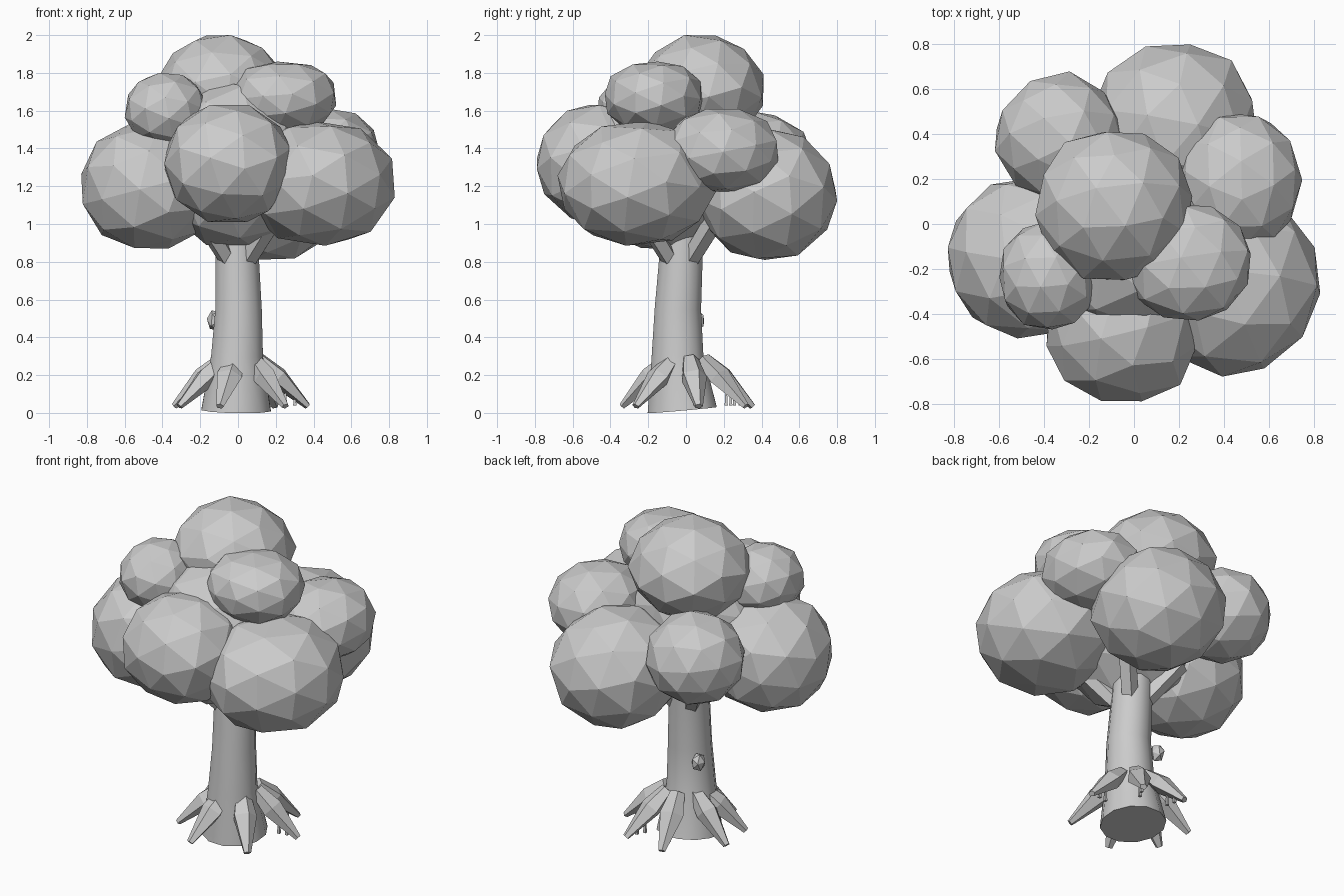
import bpy, bmesh, math, random
from mathutils import Vector, Euler

random.seed(4)
cube = bpy.data.objects.get("Cube")
if cube:
    bpy.data.objects.remove(cube, do_unlink=True)

grey = bpy.data.materials.new("plain_grey")
grey.use_nodes = True
grey.diffuse_color = (0.6, 0.6, 0.6, 1)
grey.node_tree.nodes["Principled BSDF"].inputs["Base Color"].default_value = (0.6, 0.6, 0.6, 1)


def finish(name, bm, smooth=False):
    """Turn a bmesh into a named, grey object."""
    bmesh.ops.recalc_face_normals(bm, faces=bm.faces)
    for f in bm.faces:
        f.smooth = smooth and len(f.verts) == 4
    mesh = bpy.data.meshes.new(name)
    bm.to_mesh(mesh)
    bm.free()
    mesh.materials.append(grey)
    obj = bpy.data.objects.new(name, mesh)
    bpy.context.collection.objects.link(obj)
    return obj


def blob(name, centre, size, plan=2.0, side=2.0, detail=2):
    """Faceted ball, turned at random and fitted to its half sizes.
    Plan and side set its fullness from above and from the side:
    over 2 is boxier, under 2 more pointed."""
    bm = bmesh.new()
    bmesh.ops.create_icosphere(bm, subdivisions=detail, radius=1)
    turn = Euler([random.uniform(-0.5, 0.5), random.uniform(-0.5, 0.5),
                  random.uniform(0, math.tau)]).to_matrix()
    for v in bm.verts:
        v.co = turn @ v.co
        across = (abs(v.co.x) ** plan + abs(v.co.y) ** plan) ** (1 / plan)
        v.co /= (across ** side + abs(v.co.z) ** side) ** (1 / side)
    for axis in range(3):
        low = min(v.co[axis] for v in bm.verts)
        high = max(v.co[axis] for v in bm.verts)
        for v in bm.verts:
            t = (v.co[axis] - low) / (high - low) * 2 - 1
            v.co[axis] = centre[axis] + t * size[axis]
    return finish(name, bm)


def tube(name, path, radii, sides, smooth=False, flat=1.0):
    """Sweep a polygon along a path; flat squashes it in its upright direction."""
    bm = bmesh.new()
    path = [Vector(p) for p in path]
    rings = []
    for i, (p, r) in enumerate(zip(path, radii)):
        along = (path[min(i + 1, len(path) - 1)] - path[max(i - 1, 0)]).normalized()
        side = along.cross(Vector((0, 0, 1)))
        if abs(along.z) > 0.95:
            side = Vector((0, 1, 0)).cross(along)
        side.normalize()
        up = side.cross(along)
        ring = []
        for k in range(sides):
            a = math.tau * (k + 0.5) / sides
            ring.append(bm.verts.new(p + side * math.cos(a) * r + up * math.sin(a) * r * flat))
        rings.append(ring)
    for a, b in zip(rings, rings[1:]):
        for k in range(sides):
            n = (k + 1) % sides
            bm.faces.new((a[k], a[n], b[n], b[k]))
    bm.faces.new(rings[0])
    bm.faces.new(rings[-1])
    return finish(name, bm, smooth)


# Foliage clumps: centre, half sizes, fullness in plan and from the side
clumps = {
    "foliage_core": ((-0.03, -0.11, 1.32), (0.40, 0.41, 0.44), 2.1, 2.1),
    "foliage_front": ((-0.05, -0.46, 1.32), (0.34, 0.33, 0.31), 2.5, 2.0),
    "foliage_left": ((0.43, -0.26, 1.215), (0.40, 0.42, 0.33), 1.85, 2.2),
    "foliage_right": ((-0.47, -0.15, 1.20), (0.36, 0.36, 0.33), 2.1, 2.2),
    "foliage_top": ((-0.09, 0.08, 1.71), (0.35, 0.33, 0.29), 2.1, 1.75),
    "foliage_upper_left": ((0.24, -0.17, 1.67), (0.28, 0.26, 0.19), 2.1, 2.4),
    "foliage_upper_right": ((-0.38, -0.23, 1.60), (0.22, 0.24, 0.20), 2.2, 2.0),
    "foliage_back_left": ((0.47, 0.19, 1.39), (0.28, 0.30, 0.22), 2.0, 2.2),
    "foliage_back": ((0.18, 0.43, 1.155), (0.37, 0.37, 0.345), 2.4, 1.95),
    "foliage_back_right": ((-0.33, 0.38, 1.325), (0.29, 0.30, 0.27), 1.7, 1.95),
}
for name, (centre, size, plan, side) in clumps.items():
    blob(name, centre, size, plan, side)

# Trunk, slightly bent, with a wider foot
tube("trunk",
     [(-0.01, -0.02, 0.015), (-0.005, -0.045, 0.3), (0.003, -0.043, 0.55),
      (-0.005, -0.025, 0.85), (-0.015, -0.015, 1.2)],
     [0.19, 0.142, 0.127, 0.118, 0.11], 12, smooth=True)

# Branches fanning out into the foliage
for i in range(4):
    a = math.radians(45 + 90 * i)
    out = Vector((math.cos(a), math.sin(a), 0))
    base = Vector((0, -0.03, 0))
    tube(f"branch_{i + 1}",
         [base + out * 0.08 + Vector((0, 0, 0.82)), base + out * 0.28 + Vector((0, 0, 1.05))],
         [0.05, 0.055], 5)

# Roots: leaf-shaped spikes leaning against the foot of the trunk
middle = Vector((0.015, 0.005, 0))
for i, angle in enumerate((10, 60, 105, 168, -155, -108, -49)):
    a = math.radians(angle)
    out = Vector((math.cos(a), math.sin(a), 0))
    path = [middle + out * r + Vector((0, 0, z))
            for r, z in ((0.1, 0.285), (0.2, 0.19), (0.36, 0.035))]
    tube(f"root_{i + 1}", path, [0.045, 0.072, 0.022], 5, flat=0.8)
    # Fine rootlets hanging under the back roots
    if 0 < angle < 110:
        for j, r in enumerate((0.24, 0.29)):
            p = middle + out * r
            tube(f"rootlet_{i + 1}_{j + 1}",
                 [p + Vector((0, 0, 0.11)), p + Vector((0, 0, 0.04))],
                 [0.006, 0.012], 4)

# Knot on the back of the trunk
blob("trunk_knot", (-0.125, 0.055, 0.49), (0.04, 0.04, 0.053), detail=1)
